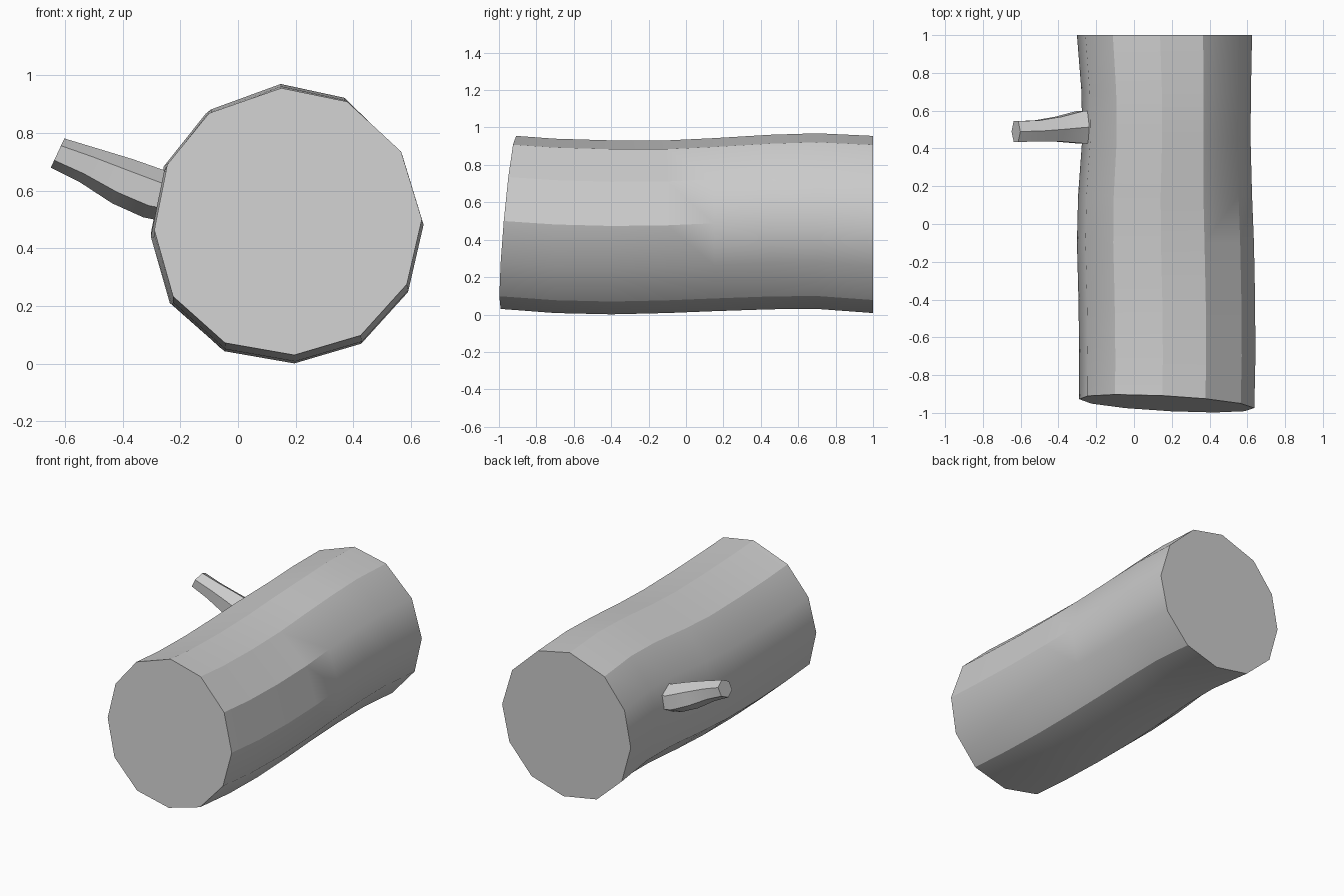
import bpy, bmesh, math
from mathutils import Vector

if "Cube" in bpy.data.objects:
    bpy.data.objects.remove(bpy.data.objects["Cube"])


def loft(name, rings):
    """Skin a list of equal-sized point rings and cap both ends."""
    bm = bmesh.new()
    loops = [[bm.verts.new(p) for p in ring] for ring in rings]
    n = len(loops[0])
    for a, b in zip(loops, loops[1:]):
        for i in range(n):
            j = (i + 1) % n
            bm.faces.new((a[i], a[j], b[j], b[i]))
    bm.faces.new(loops[0])
    bm.faces.new(loops[-1])
    bmesh.ops.recalc_face_normals(bm, faces=bm.faces)
    mesh = bpy.data.meshes.new(name)
    bm.to_mesh(mesh)
    bm.free()
    ob = bpy.data.objects.new(name, mesh)
    bpy.context.collection.objects.link(ob)
    bpy.ops.object.select_all(action='DESELECT')
    ob.select_set(True)
    bpy.context.view_layer.objects.active = ob
    bpy.ops.object.shade_smooth_by_angle(angle=math.radians(30))
    return ob


# Trunk: uneven twelve-sided outline (x, z) seen on the cut face
outline = [(0.15, 0.955), (0.378, 0.908), (0.565, 0.735), (0.637, 0.5),
           (0.585, 0.275), (0.425, 0.098), (0.195, 0.03), (-0.045, 0.072),
           (-0.225, 0.233), (-0.29, 0.463), (-0.245, 0.69), (-0.1, 0.868)]

# Along the trunk: y, left shift, right shift, bottom shift, top shift
stations = [(-0.95, 0, 0, 0, 0),
            (-0.7, 0.0, 0.006, -0.022, -0.015),
            (-0.4, -0.004, 0.004, -0.029, -0.024),
            (-0.1, -0.012, -0.002, -0.022, -0.024),
            (0.15, -0.006, -0.012, -0.012, -0.012),
            (0.45, 0.016, -0.02, -0.002, 0.006),
            (0.7, 0.012, -0.018, 0.0, 0.014),
            (1.0, -0.012, -0.012, -0.022, 0.0)]

rings = []
for k, (y, left, right, low, high) in enumerate(stations):
    ring = []
    for x, z in outline:
        u, v = (x + 0.29) / 0.927, (z - 0.03) / 0.925
        # the front cut is slanted
        slant = -0.054 * (x - 0.17) + 0.087 * (z - 0.49) if k == 0 else 0
        ring.append((x + left + (right - left) * u, y + slant,
                     z + low + (high - low) * v))
    rings.append(ring)
loft("log_trunk", rings)

# Branch stub: hexagonal sections (x, y, z, half height, half width)
up, side = Vector((0.42, 0, 0.9)), Vector((0, 1, 0))
sections = [(-0.2, 0.515, 0.575, 0.095, 0.1),
            (-0.29, 0.512, 0.588, 0.09, 0.098),
            (-0.4, 0.502, 0.632, 0.085, 0.076),
            (-0.52, 0.492, 0.688, 0.066, 0.064),
            (-0.625, 0.49, 0.73, 0.056, 0.064)]
loft("branch_stub", [
    [Vector((x, y, z)) + up * h * math.cos(i * math.pi / 3)
     + side * w * math.sin(i * math.pi / 3) for i in range(6)]
    for x, y, z, h, w in sections])
